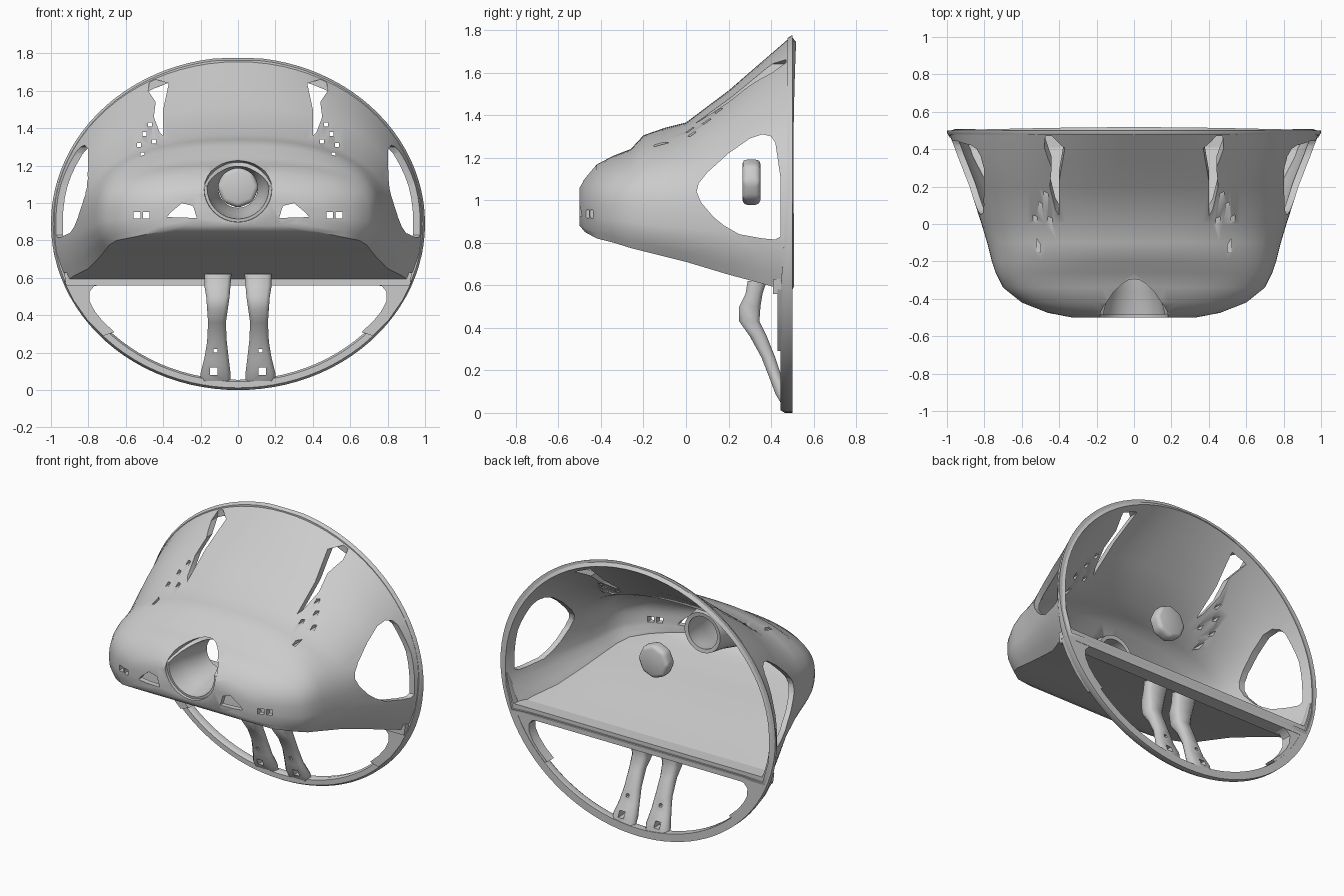
import bpy, bmesh, math

cube = bpy.data.objects.get("Cube")
if cube:
    bpy.data.objects.remove(cube, do_unlink=True)

GREY = bpy.data.materials.new("light_grey")
GREY.use_nodes = True
GREY.diffuse_color = (0.6, 0.6, 0.6, 1)
GREY.node_tree.nodes["Principled BSDF"].inputs["Base Color"].default_value = (0.6, 0.6, 0.6, 1)


def build(name, lofts, cap_start=True, cap_end=True, trim=None):
    """Make one object from lists of rings; each list becomes a skinned solid."""
    bm = bmesh.new()
    for rings in lofts:
        rows = [[bm.verts.new(p) for p in ring] for ring in rings]
        for a, b in zip(rows, rows[1:]):
            for i in range(len(a)):
                j = (i + 1) % len(a)
                bm.faces.new((a[i], a[j], b[j], b[i]))
        if cap_start:
            bm.faces.new(rows[0])
        if cap_end:
            bm.faces.new(rows[-1])
    bmesh.ops.remove_doubles(bm, verts=bm.verts[:], dist=1e-5)
    bmesh.ops.recalc_face_normals(bm, faces=bm.faces[:])
    if trim:
        bmesh.ops.bisect_plane(bm, geom=bm.verts[:] + bm.edges[:] + bm.faces[:],
                               plane_co=trim[0], plane_no=trim[1], clear_outer=True)
    mesh = bpy.data.meshes.new(name)
    bm.to_mesh(mesh)
    bm.free()
    mesh.materials.append(GREY)
    obj = bpy.data.objects.new(name, mesh)
    bpy.context.collection.objects.link(obj)
    return obj


def finish(obj, angle=40, cutters=()):
    """Bake the modifiers, drop the cutters and shade smooth by angle."""
    for cutter in cutters:
        mod = obj.modifiers.new("cut", 'BOOLEAN')
        mod.object = cutter
        mod.solver = 'EXACT'
        cutter.hide_render = True
    bpy.context.view_layer.update()
    baked = obj.evaluated_get(bpy.context.evaluated_depsgraph_get())
    mesh = bpy.data.meshes.new_from_object(baked)
    obj.modifiers.clear()
    obj.data = mesh
    for cutter in cutters:
        bpy.data.objects.remove(cutter, do_unlink=True)
    for poly in mesh.polygons:
        poly.use_smooth = True
    mesh.set_sharp_from_angle(angle=math.radians(angle))


def mirror(lofts):
    return lofts + [[[(-x, y, z) for x, y, z in r] for r in rings] for rings in lofts]


def prism_y(outline, y0, y1):
    return [[(x, y, z) for x, z in outline] for y in (y0, y1)]


def box(x, z, s, y0, y1):
    return prism_y([(x - s, z - s), (x + s, z - s), (x + s, z + s), (x - s, z + s)], y0, y1)


def circle_y(y, r, z=1.08, n=32):
    return [(r * math.cos(2 * math.pi * i / n), y, z + r * math.sin(2 * math.pi * i / n))
            for i in range(n)]


def section(y, w, wb, zc, top, floor, n):
    """Arched cross-section with a flat floor and chamfered lower corners."""
    ring = []
    for i in range(41):
        a = math.pi * i / 40
        c, s = math.cos(a), max(math.sin(a), 0)
        x = math.copysign(abs(c) ** (2 / n), c) * w
        ring.append((x, y, zc + (top - zc) * s ** (2 / n)))
    side = [(w + (wb - w) * k, y, zc + (floor - zc) * t)
            for t, k in ((0.25, 0.02), (0.5, 0.12), (0.8, 0.6))]
    low = [(wb * (1 - i / 6), y, floor) for i in range(13)]
    ring += [(-x, y, z) for x, y, z in side]
    ring += [(-x, y, z) for x, y, z in low]
    ring += side[::-1]
    return ring


# Hollow hood, front to back: y, half width, floor half width, centre, top, floor, roundness
stations = [
    (-0.50, 0.33, 0.28, 0.97, 1.07, 0.88, 2.3),
    (-0.475, 0.46, 0.41, 0.96, 1.11, 0.85, 2.3),
    (-0.42, 0.60, 0.55, 0.95, 1.17, 0.82, 2.5),
    (-0.34, 0.70, 0.65, 0.94, 1.21, 0.80, 2.6),
    (-0.26, 0.74, 0.69, 0.94, 1.24, 0.775, 2.7),
    (-0.20, 0.76, 0.70, 0.93, 1.305, 0.76, 2.5),
    (-0.10, 0.785, 0.72, 0.92, 1.34, 0.735, 2.4),
    (0.00, 0.815, 0.74, 0.92, 1.365, 0.71, 2.4),
    (0.20, 0.88, 0.80, 0.91, 1.515, 0.65, 2.4),
    (0.35, 0.94, 0.88, 0.90, 1.645, 0.61, 2.2),
    (0.495, 0.992, 0.93, 0.89, 1.77, 0.57, 2.0),
]
hood = build("hood_shell", [[section(*s) for s in stations]], cap_end=False)
solid = hood.modifiers.new("wall", 'SOLIDIFY')
solid.thickness = 0.035
solid.offset = -1

# Side windows: rounded triangles
window = [(0.05, 1.04), (0.06, 1.08), (0.10, 1.13), (0.20, 1.22), (0.30, 1.29), (0.36, 1.31),
          (0.4, 1.3), (0.42, 1.27), (0.445, 1.1), (0.445, 0.83), (0.42, 0.815), (0.36, 0.82),
          (0.25, 0.84), (0.18, 0.88), (0.13, 0.92), (0.07, 0.99)]
side_cut = build("window_cutter", mirror([[[(x, y, z) for y, z in window] for x in (0.5, 1.2)]]))

# Roof slots with a scatter of pinholes beside them
slot = [(0.37, 1.64), (0.47, 1.67), (0.48, 1.6), (0.44, 1.54), (0.45, 1.46), (0.42, 1.38),
        (0.4, 1.36), (0.4, 1.5)]
pinholes = [(0.5, 1.37), (0.53, 1.31), (0.47, 1.42), (0.51, 1.26), (0.45, 1.33)]
roof_cut = build("slot_cutter", mirror([prism_y(slot, -0.1, 0.47)]
                                       + [box(x, z, 0.011, -0.15, 0.4) for x, z in pinholes]))

# Front vents and the round front opening
vent = [(0.22, 0.92), (0.38, 0.925), (0.36, 0.95), (0.3, 1.0), (0.24, 0.985)]
nose_cut = build("vent_cutter", mirror([prism_y(vent, -0.6, -0.2)]
                                       + [box(x, 0.935, 0.018, -0.6, -0.25) for x in (0.49, 0.54)]))
hole_cut = build("opening_cutter", [[circle_y(-0.6, 0.19), circle_y(-0.47, 0.18), circle_y(-0.1, 0.11)]])
finish(hood, 40, [side_cut, roof_cut, nose_cut, hole_cut])

# Funnel behind the front opening, trimmed along the sloping nose
funnel = build("front_funnel", [[circle_y(y, r) for y, r in
               ((-0.48, 0.19), (-0.42, 0.18), (-0.36, 0.165), (-0.3, 0.15), (-0.24, 0.14), (-0.17, 0.13))]],
               cap_start=False, cap_end=False, trim=((0, -0.25, 1.22), (0, -0.55, 1)))
wall = funnel.modifiers.new("wall", 'SOLIDIFY')
wall.thickness = 0.025
finish(funnel)

# Full rim around the open back: thin over the hood, deeper and wider below it
rim_rows = []
for i in range(97):
    a = 2 * math.pi * i / 96
    low = min(max((0.15 - math.sin(a)) / 0.5, 0), 1)
    front = 0.478 - 0.033 * low
    wide = 0.04 + 0.015 * low
    rim_rows.append([((1 - d) * math.cos(a), y, min(0.89 + (0.89 - d) * math.sin(a), 1.775 - d))
                     for d, y in ((0, 0.5), (0, front + 0.02), (0.012, front), (wide - 0.01, front),
                                  (wide, front + 0.015), (wide - 0.005, 0.5))])
finish(build("back_rim", [rim_rows], cap_start=False, cap_end=False), 50)

# Cross bar along the back edge of the floor, with rounded gussets into the rim
bar = [(-0.92, 0.56), (0.92, 0.56), (0.93, 0.63), (-0.93, 0.63)]
finish(build("floor_bar", [prism_y(bar, 0.41, 0.5)]))
gusset = [(0.72, 0.565), (0.77, 0.555), (0.795, 0.525), (0.793, 0.475), (0.765, 0.42), (0.72, 0.365),
          (0.66, 0.31), (0.72, 0.29), (0.81, 0.38), (0.88, 0.48), (0.93, 0.58)]
finish(build("rim_gussets", mirror([prism_y(gusset, 0.43, 0.498)])))

# Two bent struts from the floor down to the rim: z, front, back, inner, outer
levels = [(0.62, 0.29, 0.38, 0.035, 0.18), (0.56, 0.28, 0.36, 0.04, 0.18), (0.5, 0.25, 0.35, 0.045, 0.17),
          (0.43, 0.25, 0.345, 0.055, 0.165), (0.36, 0.3, 0.38, 0.065, 0.16), (0.26, 0.355, 0.42, 0.06, 0.165),
          (0.17, 0.39, 0.45, 0.05, 0.18), (0.09, 0.42, 0.49, 0.04, 0.2), (0.04, 0.45, 0.5, 0.04, 0.2)]
strut = []
for z, y0, y1, x0, x1 in levels:
    c = 0.02
    strut.append([(x0 + c, y0, z), (x1 - c, y0, z), (x1, y0 + c, z), (x1, y1 - c, z),
                  (x1 - c, y1, z), (x0 + c, y1, z), (x0, y1 - c, z), (x0, y0 + c, z)])
struts = build("struts", mirror([strut]))
strut_cut = build("strut_cutter", mirror([box(0.13, 0.1, 0.02, 0.3, 0.6), box(0.12, 0.21, 0.01, 0.2, 0.6)]))
finish(struts, 50, [strut_cut])

# Floating rounded knob inside the hood
knob = build("knob", [[circle_y(y, 0.112, 1.085, 8) for y in (0.265, 0.35)]])
bevel = knob.modifiers.new("soft_edges", 'BEVEL')
bevel.width = 0.025
bevel.segments = 3
finish(knob, 60)
